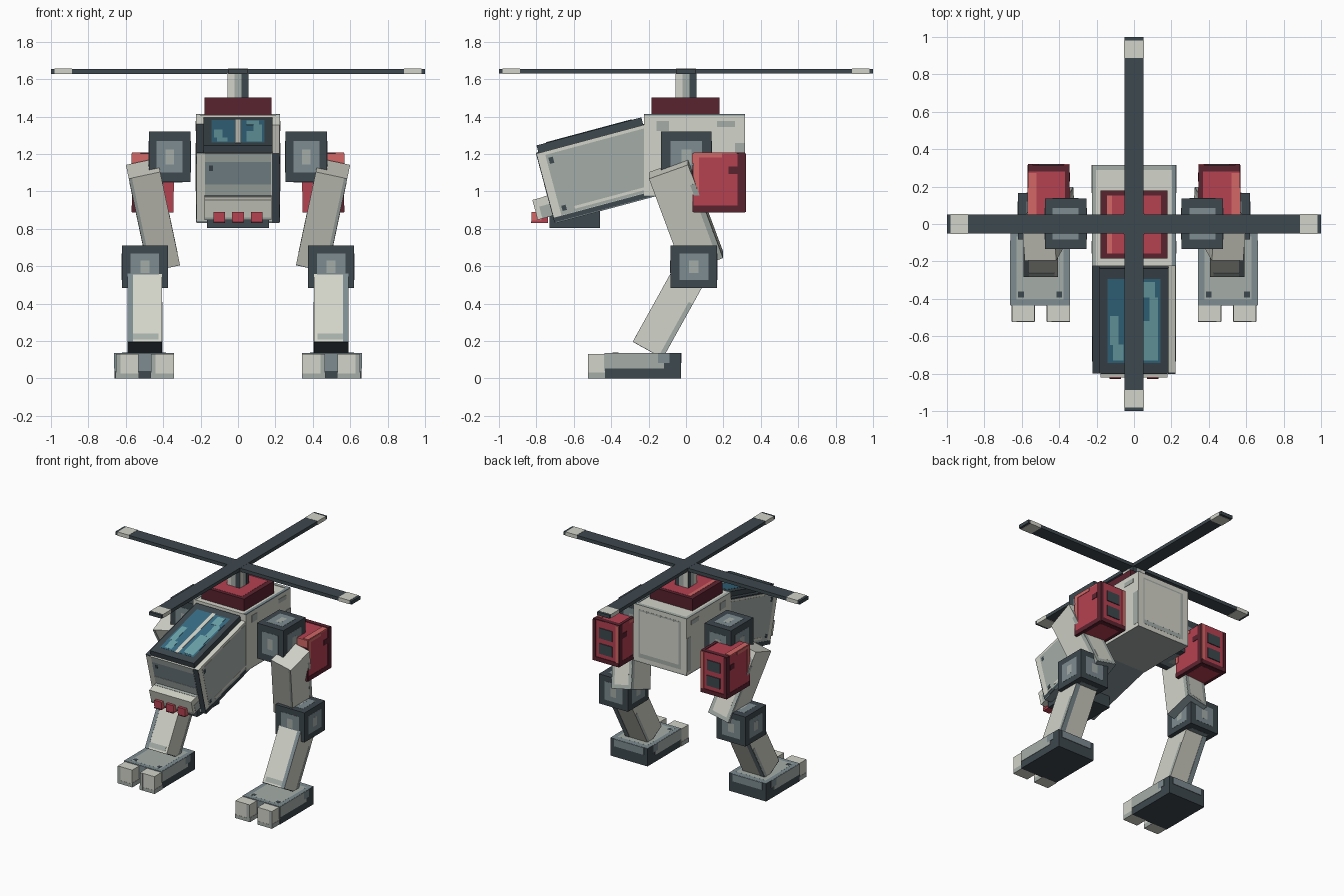
import bpy, bmesh
from math import radians
from mathutils import Matrix, Vector, Euler

if "Cube" in bpy.data.objects:
    bpy.data.objects.remove(bpy.data.objects["Cube"])


def material(name, rgb):
    lin = [((v / 255 + 0.055) / 1.055) ** 2.4 for v in rgb] + [1.0]
    m = bpy.data.materials.new(name)
    m.use_nodes = True
    m.diffuse_color = lin
    node = m.node_tree.nodes["Principled BSDF"]
    node.inputs["Base Color"].default_value = lin
    node.inputs["Roughness"].default_value = 0.8
    return m


MATS = [material("off_white", (210, 211, 200)), material("pale_grey", (165, 174, 169)),
        material("slate", (125, 140, 145)), material("charcoal", (61, 72, 78)),
        material("deep_teal", (54, 108, 132)), material("aqua", (108, 163, 170)),
        material("red", (182, 65, 81)), material("dark_red", (90, 35, 47)),
        material("salmon", (212, 102, 102))]
WHITE, PALE, SLATE, DARK, TEAL, AQUA, RED, MAROON, SALMON = range(len(MATS))


def add_box(bm, centre, half, mat):
    made = bmesh.ops.create_cube(bm, size=2)["verts"]
    for v in made:
        v.co = Vector(centre) + Vector(a * b for a, b in zip(v.co, half))
    for f in {f for v in made for f in v.link_faces}:
        f.material_index = mat


def part(name, centre, half, mat, tilt=(0, 0), decals=(), mirror=False):
    """Box with thin painted plates; a decal is (faces, u0, u1, v0, v1, colour) in -1..1."""
    for side in ((1, -1) if mirror else (1,)):
        bm = bmesh.new()
        add_box(bm, (0, 0, 0), half, mat)
        for layer, (faces, u0, u1, v0, v1, colour) in enumerate(decals):
            for face in faces.split():
                axis, sign = "xyz".index(face[1]), 1 if face[0] == "+" else -1
                u, v = [i for i in range(3) if i != axis]
                c, h = [0, 0, 0], [0, 0, 0]
                c[axis], h[axis] = sign * half[axis], 0.0012 + 0.0004 * layer
                c[u], h[u] = (u0 + u1) / 2 * half[u], (u1 - u0) / 2 * half[u]
                c[v], h[v] = (v0 + v1) / 2 * half[v], (v1 - v0) / 2 * half[v]
                add_box(bm, c, h, colour)
        turn = Euler((radians(tilt[0]), radians(tilt[1]), 0)).to_matrix().to_4x4()
        bm.transform(Matrix.Translation(centre) @ turn)
        if side < 0:
            bm.transform(Matrix.Diagonal((-1, 1, 1, 1)))
            bmesh.ops.reverse_faces(bm, faces=bm.faces)
        label = name if not mirror else ("left_" if side > 0 else "right_") + name
        me = bpy.data.meshes.new(label)
        for m in MATS:
            me.materials.append(m)
        bm.to_mesh(me)
        bm.free()
        bpy.context.collection.objects.link(bpy.data.objects.new(label, me))


def edge_frame(faces, inset, outer, inner):
    """Painted border with a plain middle."""
    k = 1 - inset
    return [(faces, -1, 1, -1, 1, outer), (faces, -k, k, -k, k, inner)]


SIDES = "+x -x"
ALL = "+x -x +y -y +z -z"

# Hull
part("rear_hull", (0, 0.045, 1.195), (0.225, 0.27, 0.215), WHITE, decals=[
    ("+y", -0.8, 0.8, -0.85, 0.85, PALE), ("+y", -0.7, 0.75, -0.7, 0.8, WHITE),
    (SIDES, 0.8, 1, -0.9, 0.3, PALE), (SIDES, -0.75, -0.5, 0.6, 0.85, PALE),
    (SIDES, 0.45, 0.8, 0.7, 0.85, PALE),
    ("+z", -1, 1, 0.9, 1, PALE), ("+z", -1, -0.9, -1, 1, PALE),
    ("+z", 0.9, 1, -1, 1, SLATE), ("-z", -1, 1, -1, 1, PALE)])
part("cockpit", (0, -0.459, 1.097), (0.222, 0.30, 0.19), WHITE, (15, 0), [
    (SIDES, -0.86, 1, -0.86, 0.9, PALE), (SIDES, -1, 1, -1, -0.87, DARK),
    (SIDES, -0.82, -0.74, 0.62, 0.8, DARK), (SIDES, -0.6, 0.9, -0.78, -0.7, WHITE),
    (SIDES, -0.82, -0.74, -0.75, -0.6, DARK),
    ("-y", -0.8, 0.8, -0.9, 0.76, SLATE), ("-y", -0.8, 0.8, 0.76, 1, PALE),
    ("-y", 0.82, 1, -1, 1, DARK), ("-y", -0.7, -0.6, 0.5, 0.65, DARK),
    ("-y", -0.8, 0.8, -0.2, 0.1, PALE),
    ("+z", -1, -0.83, -1, 1, DARK), ("-z", -1, 1, -1, 1, SLATE)])

# Canopy and its split glass
canopy_y, canopy_z = -0.459 - 0.21 * 0.259, 1.097 + 0.21 * 0.966
part("canopy", (0, canopy_y, canopy_z), (0.185, 0.29, 0.022), DARK, (15, 0), [
    ("+z", -0.76, 0.76, -0.8, 0.8, TEAL),
    ("+z", -0.6, -0.3, -0.75, -0.45, AQUA), ("+z", -0.7, -0.45, -0.45, 0.1, AQUA),
    ("+z", 0.25, 0.7, -0.75, 0.0, AQUA), ("+z", 0.45, 0.7, 0.0, 0.45, AQUA),
    ("+z", 0.25, 0.6, 0.45, 0.75, AQUA), ("+z", -0.08, 0.08, -0.82, 0.82, WHITE)])

# Chin block and guns
part("chin_block", (0, -0.757, 0.915), (0.178, 0.052, 0.055), WHITE, (15, 0), [
    ("-y", -1, 1, -1, -0.75, PALE), (SIDES, -0.5, 1, -1, 0.2, PALE),
    ("+z", -1, 1, 0.2, 1, PALE)])
for i, label in enumerate(("right", "middle", "left")):
    part(label + "_gun", (0.1 * (i - 1), -0.782, 0.861), (0.03, 0.045, 0.03), RED, decals=[
        ("-y", -1, 1, -1, -0.75, MAROON), (SIDES, -1, 0.2, -0.5, 1, SALMON)])
part("chin_base", (0, -0.595, 0.852), (0.165, 0.135, 0.048), DARK)

# Roof, mast and rotor
part("roof_block", (0, -0.003, 1.455), (0.18, 0.182, 0.047), MAROON, decals=[
    ("+z", -0.8, 0.8, -0.85, 0.85, RED), ("+z", -0.8, -0.65, -0.85, 0.85, SALMON)])
part("mast", (0, 0, 1.565), (0.055, 0.055, 0.068), WHITE, decals=[
    ("-y +y +x -x", -0.35, 0.35, -1, 1, PALE), ("-y +y +x -x", 0.35, 1, -1, 1, DARK)])
for k, label in enumerate(("cross", "long")):
    def along(a, b, c):
        return (a, b, c) if k == 0 else (b, a, c)
    part(label + "_blade", (0, 0, 1.642 + 0.0006 * k), along(1, 0.052, 0.013), DARK)
    for s, end in ((1, "plus"), (-1, "minus")):
        part(label + "_tip_" + end, along(s * 0.935, 0, 1.642), along(0.047, 0.0535, 0.0145), WHITE)

# Joints: dark blocks with stepped panels
JOINT = [(ALL, -0.62, 0.62, -0.62, 0.62, SLATE), (ALL, -0.2, 0.2, -0.3, 0.3, PALE)]
part("shoulder", (0.365, 0.002, 1.185), (0.112, 0.135, 0.135), DARK, decals=JOINT, mirror=True)
part("knee", (0.498, 0.042, 0.597), (0.123, 0.125, 0.113), DARK, decals=JOINT, mirror=True)

# Legs
part("upper_leg", (0.455, 0, 0.875), (0.086, 0.11, 0.27), WHITE, (20, 12), [
    ("+x -x", 0.75, 1, -1, 0.6, PALE), ("+y", -1, 1, -1, 0.8, PALE),
    ("+y", -0.7, 0.7, -0.9, 0.7, WHITE), ("-y", 0.8, 1, -1, 1, PALE),
    ("-z", -1, 1, -1, 1, SLATE)], True)
part("lower_leg", (0.498, -0.09, 0.36), (0.092, 0.09, 0.235), WHITE, (-29, 0), [
    ("-y", 0.7, 1, -1, 1, SLATE), ("-y", -0.8, 0.7, -0.95, -0.8, PALE),
    ("+x -x", 0.75, 1, -1, 0.4, PALE), ("+y", 0.6, 1, -1, 1, SLATE),
    ("-z", -1, 1, -1, 1, DARK)], True)

# Feet
part("foot", (0.502, -0.23, 0.068), (0.157, 0.203, 0.068), DARK, decals=[
    ("+z", -1, 1, -1, 1, SLATE), ("+z", -0.8, 0.8, -0.85, 0.8, PALE),
    ("+z", -0.75, -0.55, -0.8, -0.65, DARK), ("+z", 0.55, 0.75, -0.8, -0.65, DARK),
    (SIDES, -1, 0.55, -0.2, 1, PALE), (SIDES, 0.4, 0.7, 0.2, 1, SLATE),
    ("-y", -1, 1, -0.4, 1, SLATE), ("+y", -0.8, 0.8, 0.2, 1, SLATE)], mirror=True)
for x, label in ((0.404, "inner"), (0.592, "outer")):
    part(label + "_toe", (x, -0.475, 0.066), (0.061, 0.047, 0.066), WHITE, decals=[
        ("-y", -1, 1, -1, -0.6, PALE), ("-y", 0.6, 1, -1, 1, PALE),
        (SIDES, -1, 1, -1, -0.5, PALE)], mirror=True)

# Hip pods
part("hip_pod", (0.456, 0.178, 1.047), (0.11, 0.137, 0.157), RED, decals=[
    *edge_frame("-z", 0.25, MAROON, RED),
    (SIDES, 0.72, 1, -1, 1, MAROON), (SIDES, -1, 1, -1, -0.78, MAROON),
    (SIDES, -1, -0.8, -0.3, 1, SALMON), (SIDES, -0.9, 0.1, 0.85, 1, SALMON),
    (SIDES, 0.35, 0.72, 0.3, 0.55, MAROON),
    ("+z", -1, 1, 0.75, 1, MAROON), ("+z", -1, -0.8, -1, 1, MAROON), ("+z", 0.6, 1, -1, 0.7, SALMON),
    ("+y", -1, 1, -1, -0.8, MAROON), ("+y", 0.8, 1, -1, 1, MAROON), ("+y", -1, -0.75, -0.8, 1, SALMON),
    ("+y", -0.5, 0.5, 0.15, 0.65, DARK), ("+y", -0.5, 0.5, -0.6, -0.1, DARK),
    ("-y", 0.5, 1, -1, 0.6, MAROON), ("-y", -1, 1, 0.65, 1, SALMON)], mirror=True)
